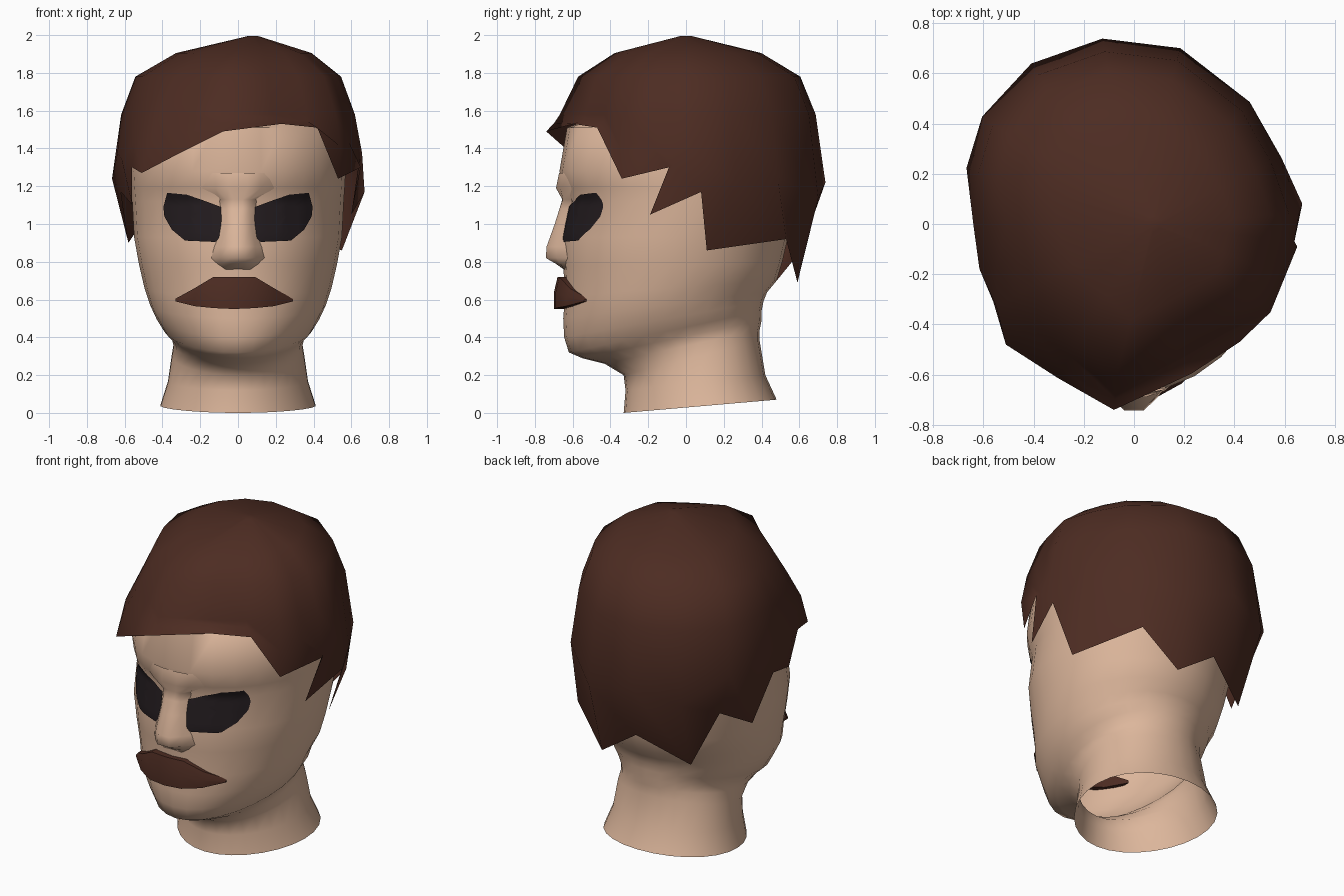
import bpy, bmesh
from math import sin, cos, atan2, pi, radians
from mathutils import Vector
from mathutils.bvhtree import BVHTree

cube = bpy.data.objects.get("Cube")
if cube:
    bpy.data.objects.remove(cube)


def material(name, rgb):
    mat = bpy.data.materials.new(name)
    mat.use_nodes = True
    color = (*rgb, 1)
    mat.diffuse_color = color
    mat.node_tree.nodes["Principled BSDF"].inputs["Base Color"].default_value = color
    return mat


SKIN = material("skin", (0.72, 0.47, 0.33))
HAIR = material("dark brown hair", (0.074, 0.025, 0.016))
BLACK = material("eye black", (0.016, 0.011, 0.013))


def finish(bm, name, mat, angle=60):
    bmesh.ops.recalc_face_normals(bm, faces=bm.faces)
    mesh = bpy.data.meshes.new(name)
    bm.to_mesh(mesh)
    mesh.materials.append(mat)
    obj = bpy.data.objects.new(name, mesh)
    bpy.context.collection.objects.link(obj)
    bpy.ops.object.select_all(action='DESELECT')
    obj.select_set(True)
    bpy.context.view_layer.objects.active = obj
    bpy.ops.object.shade_smooth_by_angle(angle=radians(angle))
    return obj


def loft(rows, closed=True, cap_start=False, cap_end=False):
    """Bridge rows of points with quads."""
    bm = bmesh.new()
    grid = [[bm.verts.new(p) for p in row] for row in rows]
    n = len(grid[0])
    for a, b in zip(grid, grid[1:]):
        for i in range(n if closed else n - 1):
            j = (i + 1) % n
            bm.faces.new((a[i], a[j], b[j], b[i]))
    if cap_start:
        bm.faces.new(grid[0])
    if cap_end:
        bm.faces.new(grid[-1])
    return bm


# Head and neck: tilted elliptical rings (front y, front z, back y, back z, half width)
RINGS = [
    (-.33, 0, .48, .07, .41), (-.32, .12, .42, .2, .37), (-.33, .2, .39, .38, .35),
    (-.43, .26, .39, .44, .34), (-.55, .29, .4, .49, .35), (-.62, .32, .4, .54, .39),
    (-.645, .4, .41, .59, .43), (-.65, .5, .43, .64, .465), (-.64, .62, .48, .7, .495),
    (-.65, .78, .51, .8, .525), (-.655, .93, .54, .93, .55), (-.615, 1.12, .6, 1.12, .56),
    (-.65, 1.19, .61, 1.19, .565), (-.67, 1.28, .62, 1.28, .57), (-.63, 1.51, .58, 1.51, .55),
    (-.46, 1.57, .5, 1.57, .46), (-.38, 1.72, .4, 1.72, .36), (-.18, 1.8, .2, 1.8, .18)]


def head_ring(yf, zf, yb, zb, w, n=28):
    egg = .12 if zf < .45 else .03      # neck and jaw narrow toward the front
    ring = []
    for i in range(n):
        a = 2 * pi * i / n
        t = (1 - cos(a)) / 2
        ring.append((w * sin(a) * (1 - egg * cos(a)), yf + (yb - yf) * t, zf + (zb - zf) * t))
    return ring


head = loft([head_ring(*r) for r in RINGS], cap_end=True)
surface = BVHTree.FromBMesh(head)
finish(head, "head", SKIN)

# Nose and brow: ridge rows (z, front y, half width), melting into the face
NOSE = [(.76, -.645, .1), (.79, -.69, .14), (.82, -.742, .16), (.88, -.738, .15),
        (1, -.695, .115), (1.08, -.67, .1), (1.13, -.655, .1), (1.19, -.688, .2),
        (1.27, -.672, .2)]
nose = loft([[(-w, -.6, z), (-w * .6, y * .4 - .39, z), (-w * .25, y, z), (w * .25, y, z),
              (w * .6, y * .4 - .39, z), (w, -.6, z)] for z, y, w in NOSE],
            closed=False, cap_start=True)
finish(nose, "nose", SKIN)

# Eyes: thin dark patches laid onto the face
EYE = [(.395, 1.09), (.375, 1.165), (.27, 1.155), (.17, 1.12), (.09, 1.09),
       (.085, .94), (.12, .905), (.28, .912), (.35, .97), (.39, 1.04)]


def eye_patch(name, side, fine=4, steps=6):
    pts = [Vector((side * x, 0, z)) for x, z in EYE]
    outline = [p.lerp(q, k / fine) for p, q in zip(pts, pts[1:] + pts[:1])
               for k in range(fine)]
    center = sum(pts, Vector()) / len(pts)
    rows = []
    for s in range(steps):
        row = []
        for p in outline:
            q = p.lerp(center, .97 * s / (steps - 1))
            q.y = -2
            hit = surface.ray_cast(q, Vector((0, 1, 0)))[0]
            row.append(hit - Vector((0, .009, 0)))
        rows.append(row)
    finish(loft(rows, cap_end=True), name, BLACK)


eye_patch("left_eye", 1)
eye_patch("right_eye", -1)

# Moustache: box sections tapering to both tips (x, top z, bottom z, front y)
HALF = [(.31, .605, .59, -.54), (.21, .66, .565, -.635),
        (.11, .72, .555, -.69), (0, .72, .55, -.7)]
stations = [(-x, t, b, y) for x, t, b, y in HALF] + HALF[-2::-1]
moustache = loft([[(x - .02, y + .1, t), (x - .02, y + .02, t), (x - .02, y, (t + b) / 2),
                   (x - .02, y, b), (x - .02, y + .1, b)] for x, t, b, y in stations],
                 cap_start=True, cap_end=True)
finish(moustache, "moustache", HAIR, 40)

# Hair: jagged lower edge, walking from the front round by the left
EDGE = [
    (-.08, -.74, 1.49), (.23, -.595, 1.53), (.42, -.47, 1.51), (.53, -.34, 1.24),
    (.65, -.09, 1.3), (.6, -.19, 1.05), (.67, .08, 1.17), (.55, .11, .86),
    (.38, .53, .92), (.17, .59, .69), (-.08, .61, .86), (-.37, .48, .7),
    (-.5, .38, 1.02), (-.58, .17, .9), (-.62, .02, 1.17), (-.56, -.22, 1.1),
    (-.56, -.31, 1.3), (-.51, -.48, 1.27), (-.3, -.615, 1.38)]
angles = [atan2(x, -y) % (2 * pi) for x, y, z in EDGE]
angles = [angles[0] - 2 * pi] + sorted(angles[1:])
# Even out the strands above the edge
angles = ([angles[0]] + [sum(angles[i - 1:i + 2]) / 3 for i in range(1, len(angles) - 1)]
          + [angles[-1]])

# Widest outline of the hair, from above
HULL = [Vector(p) for p in [
    (-.08, -.74), (.38, -.47), (.57, -.35), (.68, .1), (.39, .61), (.07, .75),
    (-.26, .73), (-.57, .54), (-.68, .18), (-.61, -.22), (-.52, -.46)]]


def outline(a, scale, z, flat=0, shift=0):
    """Point on the scaled outline, flattened toward the right front."""
    ray = Vector((sin(a), -cos(a)))
    reach = 1
    for p, q in zip(HULL, HULL[1:] + HULL[:1]):
        normal = Vector((q.y - p.y, p.x - q.x))
        if normal.dot(ray) > 0:
            reach = min(reach, normal.dot(p) / normal.dot(ray))
    corner = max(0, -(ray.x + ray.y) / 2 ** .5)
    reach *= scale * (1 - flat * corner ** 4)
    return Vector((shift + ray.x * reach, ray.y * reach, z))


rows = [[outline(a, *row) for a in angles] for row in
        [(.04, 1.995, 0, .08), (.54, 1.905, .15, .03), (.82, 1.78, .16), (.93, 1.58, .08)]]
bulge = []
for a, (x, y, z) in zip(angles, EDGE):
    mid = (1.58 + z) / 2
    bulge.append(outline(a, .93 + .07 * min(1, (1.58 - mid) / .25), mid))
hair = loft(rows + [bulge, EDGE], cap_start=True)
finish(hair, "hair", HAIR, 60)
